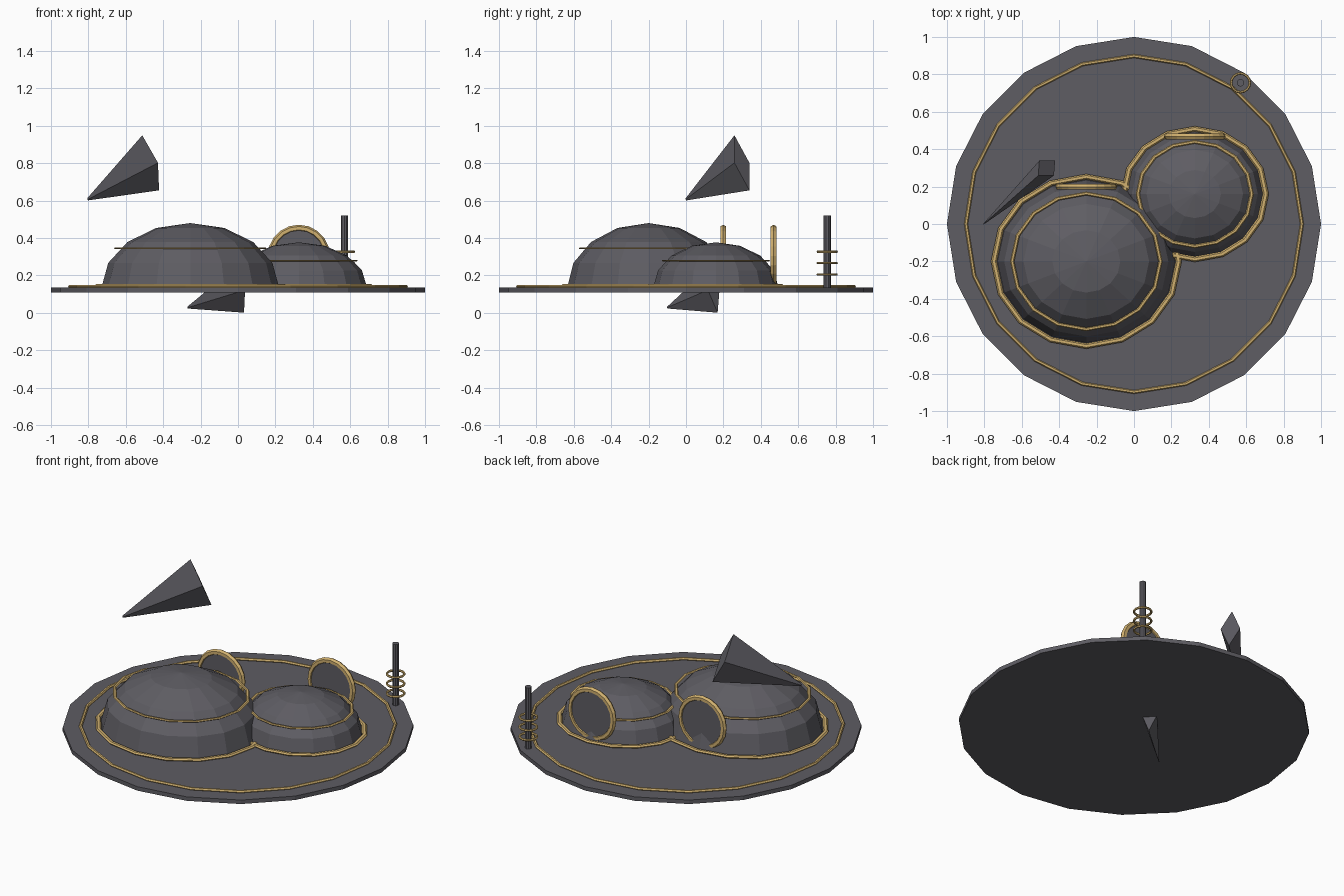
import bpy, bmesh, math
from mathutils import Vector

if "Cube" in bpy.data.objects:
    bpy.data.objects.remove(bpy.data.objects["Cube"])


def material(name, color):
    m = bpy.data.materials.new(name)
    m.diffuse_color = (*color, 1)
    m.use_nodes = True
    m.node_tree.nodes["Principled BSDF"].inputs["Base Color"].default_value = m.diffuse_color
    return m


GREY = material("dark grey", (0.112, 0.109, 0.125))
GOLD = material("gold", (0.64, 0.44, 0.16))


def finish(name, mat):
    ob = bpy.context.object
    ob.name = name
    ob.data.materials.append(mat)
    return ob


def cylinder(name, loc, radius, depth, sides, rot=(0, 0, 0)):
    bpy.ops.mesh.primitive_cylinder_add(vertices=sides, radius=radius, depth=depth,
                                        location=loc, rotation=rot)
    return finish(name, GREY)


def ring(name, loc, radius, minor, sides, scale=(1, 1, 1), rot=(0, 0, 0), minor_sides=6):
    bpy.ops.mesh.primitive_torus_add(major_segments=sides, minor_segments=minor_sides,
                                     major_radius=radius, minor_radius=minor,
                                     location=loc, rotation=rot)
    ob = finish(name, GOLD)
    ob.scale = scale
    return ob


def mesh_object(name, bm):
    me = bpy.data.meshes.new(name)
    bm.to_mesh(me)
    bm.free()
    ob = bpy.data.objects.new(name, me)
    bpy.context.collection.objects.link(ob)
    me.materials.append(GREY)
    return ob


def dome(name, x, y, rx, ry, height, band_z):
    # faceted half ellipsoid
    bm = bmesh.new()
    bmesh.ops.create_uvsphere(bm, u_segments=16, v_segments=8, radius=1)
    bmesh.ops.bisect_plane(bm, geom=bm.verts[:] + bm.edges[:] + bm.faces[:], dist=1e-4,
                           plane_co=(0, 0, 0), plane_no=(0, 0, 1), clear_inner=True)
    ob = mesh_object(name, bm)
    ob.location = (x, y, 0.135)
    ob.scale = (rx, ry, height)
    # gold trims at the foot and part way up
    flat = (1, ry / rx, 0.6)
    ring(name + "_foot_ring", (x, y, 0.146), rx * 1.04, 0.016, 16, flat)
    ring(name + "_band", (x, y, band_z), rx * 0.835, 0.011, 16, (1, ry / rx, 0.5))


def gate(name, x, y):
    # upright round door with gold rim
    upright = (math.pi / 2, 0, 0)
    cylinder(name + "_disc", (x, y, 0.305), 0.148, 0.02, 20, upright)
    ring(name + "_rim", (x, y, 0.305), 0.148, 0.018, 20, rot=upright)


def shard(name, tip, centre, tall, wide):
    # slim four-sided pyramid lying on its axis
    tip, c, t, w = map(Vector, (tip, centre, tall, wide))
    bm = bmesh.new()
    offs = (t, w, -t, -w)
    base = [bm.verts.new(c + o) for o in offs]
    point = [bm.verts.new(tip + o * 0.04) for o in offs]
    bm.faces.new(base)
    bm.faces.new(point[::-1])
    for i in range(4):
        j = (i + 1) % 4
        bm.faces.new((base[j], base[i], point[i], point[j]))
    bmesh.ops.recalc_face_normals(bm, faces=bm.faces[:])
    mesh_object(name, bm)


# round base with inlaid ring (vertices on both axes)
cylinder("base_plate", (0, 0, 0.1225), 1.0, 0.025, 20)
ring("base_ring", (0, 0, 0.14), 0.898, 0.010, 20)

# domes
dome("large_dome", -0.255, -0.2, 0.475, 0.435, 0.345, 0.345)
dome("small_dome", 0.325, 0.16, 0.365, 0.335, 0.242, 0.279)

# gates
gate("large_gate", -0.255, 0.199)
gate("small_gate", 0.325, 0.468)

# mast with three coils
cylinder("mast", (0.569, 0.755, 0.325), 0.02, 0.39, 10)
for i, z in enumerate((0.205, 0.266, 0.327)):
    ring("mast_coil_%d" % (i + 1), (0.569, 0.755, z), 0.05, 0.007, 16)

# floating shard above, smaller shard below the plate
shard("upper_shard", (-0.804, 0.0, 0.607), (-0.467, 0.299, 0.802),
      (-0.045, -0.04, 0.147), (0.039, -0.04, 0))
shard("lower_shard", (-0.270, -0.10, 0.028), (0.008, 0.148, 0.122),
      (-0.024, -0.021, 0.121), (0.03, -0.031, 0))
